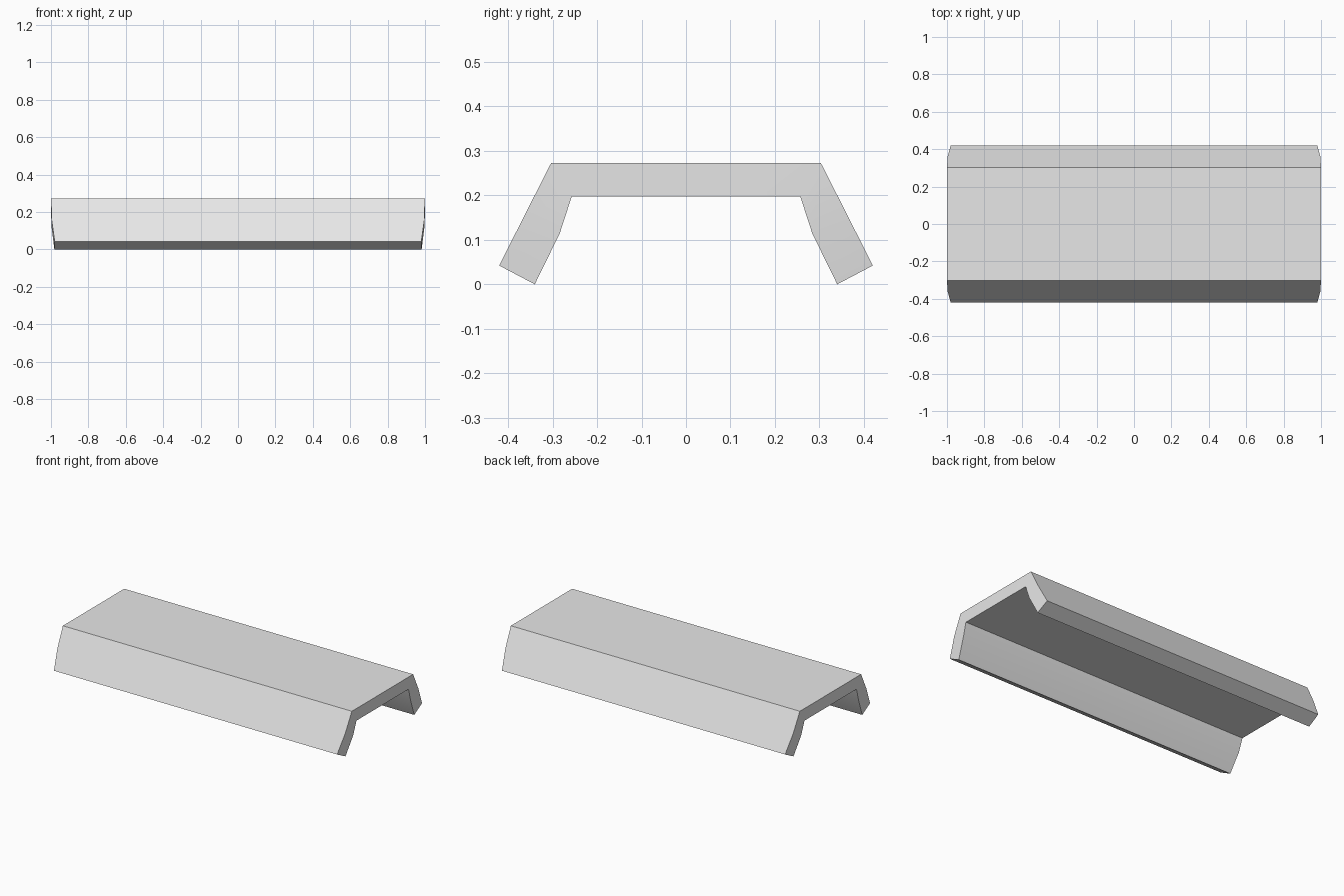
import bpy
import bmesh
import math

# Remove the default cube
cube = bpy.data.objects.get("Cube")
if cube:
    bpy.data.objects.remove(cube, do_unlink=True)

# Plain grey material
grey = bpy.data.materials.new("light_grey")
grey.use_nodes = True
colour = (0.8, 0.8, 0.8, 1)
grey.diffuse_color = colour
grey.node_tree.nodes["Principled BSDF"].inputs["Base Color"].default_value = colour

# Half section of the channel as (half length, y, z), from the top down
outer = [(1.0, 0.303, 0.273), (0.996, 0.362, 0.157), (0.98, 0.42, 0.042)]
inner = [(1.0, 0.257, 0.197), (0.996, 0.284, 0.114), (0.982, 0.34, 0.0)]

bm = bmesh.new()


def skin(points, side):
    """One surface of the section, running from one lower edge to the other."""
    path = [(x, -y, z) for x, y, z in reversed(points)] + points
    return [bm.verts.new((side * x, y, z)) for x, y, z in path]


def bridge(a, b):
    """Fill quads between two rows of vertices."""
    for i in range(len(a) - 1):
        bm.faces.new((a[i], a[i + 1], b[i + 1], b[i]))


out_left, in_left = skin(outer, 1), skin(inner, 1)
out_right, in_right = skin(outer, -1), skin(inner, -1)

bridge(out_left, out_right)   # top and sloping outer sides
bridge(in_left, in_right)     # underside and inner sides
bridge(out_left, in_left)     # end faces
bridge(out_right, in_right)
for k in (0, -1):             # lower edges of both flanges
    bm.faces.new((out_left[k], in_left[k], in_right[k], out_right[k]))
bmesh.ops.recalc_face_normals(bm, faces=bm.faces)

mesh = bpy.data.meshes.new("channel_cover")
bm.to_mesh(mesh)
bm.free()
mesh.materials.append(grey)
cover = bpy.data.objects.new("channel_cover", mesh)
bpy.context.collection.objects.link(cover)

# Smooth the gentle bends while the main edges stay sharp
bpy.ops.object.select_all(action="DESELECT")
cover.select_set(True)
bpy.context.view_layer.objects.active = cover
bpy.ops.object.shade_smooth_by_angle(angle=math.radians(25))
